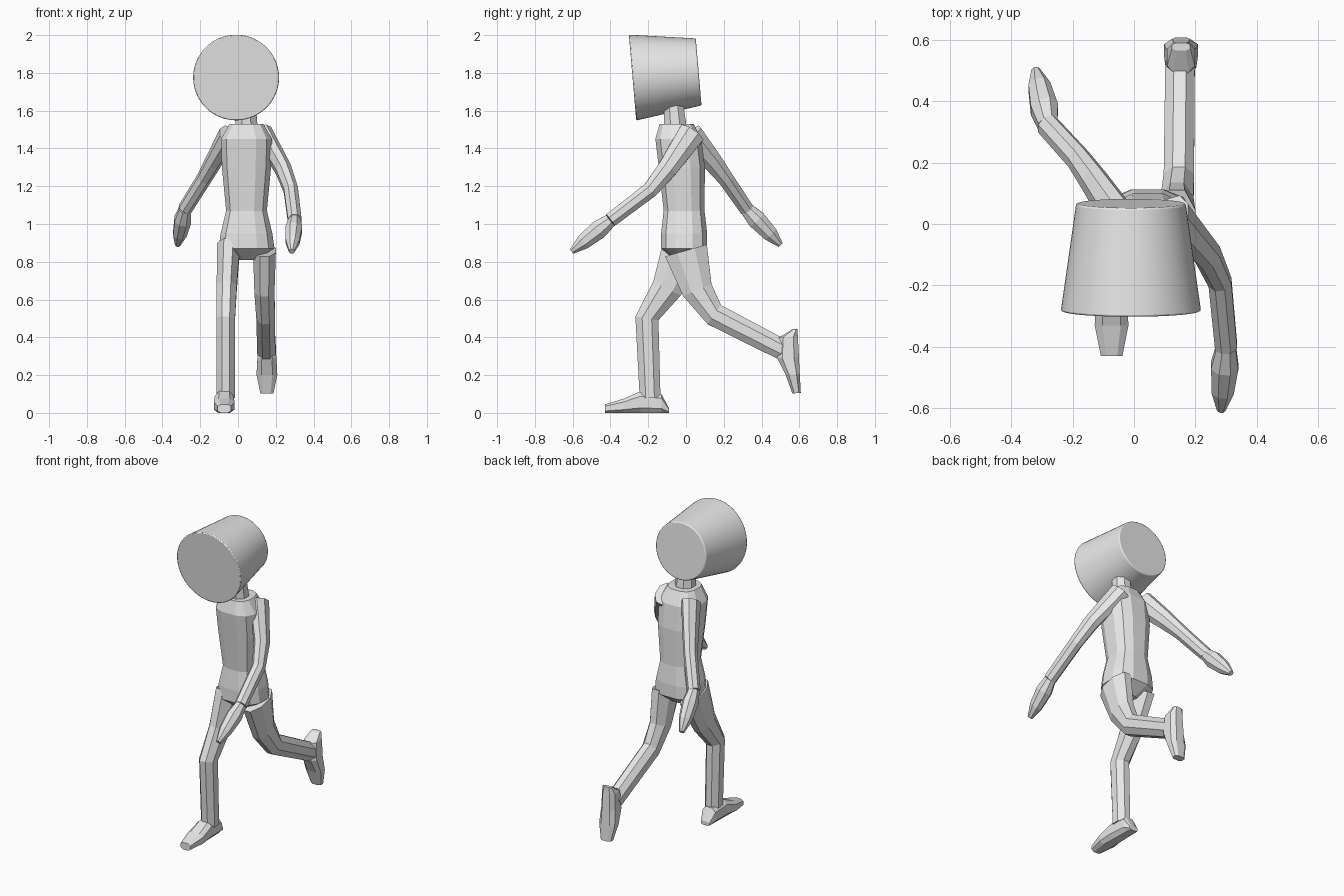
import bpy, bmesh, math
from mathutils import Vector, Matrix

default_cube = bpy.data.objects.get("Cube")
if default_cube:
    bpy.data.objects.remove(default_cube, do_unlink=True)

shade = (0.8, 0.8, 0.8, 1)
grey = bpy.data.materials.new("plain_grey")
grey.use_nodes = True
grey.diffuse_color = shade
grey.node_tree.nodes["Principled BSDF"].inputs["Base Color"].default_value = shade


def cross_section(sides, power):
    """Unit cross-section: power 1 is round, smaller is boxier."""
    angles = [math.tau * (k + 0.5) / sides for k in range(sides)]
    points = [[math.copysign(abs(f) ** power, f) for f in (math.cos(a), math.sin(a))]
              for a in angles]
    largest = max(u for u, v in points)
    return [(u / largest, v / largest) for u, v in points]


def loft(name, rings, sides=8, power=1, axis=None, matrix=Matrix()):
    """Skin rings of (centre, half width, half depth) along their path."""
    bm = bmesh.new()
    centres = [Vector(centre) for centre, width, depth in rings]
    loops = []
    for i, (centre, width, depth) in enumerate(rings):
        ahead = centres[min(i + 1, len(rings) - 1)]
        behind = centres[max(i - 1, 0)]
        tangent = Vector(axis) if axis else (ahead - behind).normalized()
        side = (Vector((1, 0, 0)) - tangent * tangent.x).normalized()
        up = tangent.cross(side)
        loops.append([bm.verts.new(centres[i] + side * u * width + up * v * depth)
                      for u, v in cross_section(sides, power)])
    for lower, upper in zip(loops, loops[1:]):
        for k in range(sides):
            j = (k + 1) % sides
            bm.faces.new((lower[k], lower[j], upper[j], upper[k]))
    bm.faces.new(loops[0])
    bm.faces.new(loops[-1])
    bmesh.ops.recalc_face_normals(bm, faces=bm.faces)
    bm.transform(matrix)
    mesh = bpy.data.meshes.new(name)
    bm.to_mesh(mesh)
    bm.free()
    mesh.materials.append(grey)
    obj = bpy.data.objects.new(name, mesh)
    bpy.context.collection.objects.link(obj)
    return obj


def limb(name, joints, start, end):
    """Tube through the joints, tapering quickly at first and then evening out."""
    rings = []
    for i, joint in enumerate(joints):
        fade = (1 - i / (len(joints) - 1)) ** 2
        width, depth = (b + (a - b) * fade for a, b in zip(start, end))
        rings.append((joint, width, depth))
    loft(name, rings)


def hand(name, wrist, tip):
    """Mitten that swells past the wrist and narrows to the fingertips."""
    wrist, tip = Vector(wrist), Vector(tip)
    rings = []
    for f in (0, 0.3, 0.7, 1):
        swell = math.sin(math.pi * (0.25 + 0.65 * f))
        rings.append((wrist.lerp(tip, f), 0.045 * swell, 0.05 * swell))
    loft(name, rings)


# Head: tilted tapered drum with a narrow rounded rim
head = loft("head", [((-0.01, -0.283, 1.775), 0.228, 0.228),
                     ((-0.01, 0.067, 1.805), 0.178, 0.178)], sides=64)
bpy.ops.object.select_all(action="DESELECT")
head.select_set(True)
bpy.context.view_layer.objects.active = head
bpy.ops.object.shade_smooth_by_angle(angle=math.radians(35))
rim = head.modifiers.new("rounded_rim", "BEVEL")
rim.width = 0.006
rim.segments = 2

# Neck and torso: the chest leans forward and the ends close in
limb("neck", [(0.045, -0.055, 1.5), (0.04, -0.07, 1.67)], (0.06, 0.06), (0.05, 0.05))
outline = [(0.81, 0.05), (0.87, 0.148), (0.95, 0.137), (1.07, 0.108),
           (1.3, 0.13), (1.45, 0.135), (1.53, 0.09)]
torso_rings = []
for height, width in outline:
    lean = -0.01 - 0.12 * max(0, height - 1.2)
    torso_rings.append(((0.045, lean, height), width, min(0.122, width)))
loft("torso", torso_rings, sides=12, power=0.75, axis=(0, 0, 1))

# Arms: shoulder, upper arm, elbow, wrist, then the hand
arms = {
    "left": ([(0.13, 0.03, 1.48), (0.24, -0.1, 1.29), (0.28, -0.19, 1.18), (0.3, -0.4, 1.02)],
             (0.284, -0.605, 0.855)),
    "right": ([(-0.05, 0.02, 1.47), (-0.13, 0.14, 1.33), (-0.18, 0.21, 1.24), (-0.28, 0.32, 1.08)],
              (-0.32, 0.5, 0.89)),
}
for label, (joints, fingertip) in arms.items():
    limb(label + "_arm", joints, (0.05, 0.07), (0.036, 0.038))
    hand(label + "_hand", joints[-1], fingertip)

# Legs: hip, thigh, knee, ankle
legs = {
    "left_leg": [(0.14, 0, 0.86), (0.14, 0.06, 0.65), (0.146, 0.15, 0.52), (0.15, 0.52, 0.33)],
    "right_leg": [(-0.05, -0.01, 0.88), (-0.06, -0.1, 0.66), (-0.065, -0.207, 0.5), (-0.065, -0.19, 0.08)],
}
for name, joints in legs.items():
    limb(name, joints, (0.06, 0.115), (0.048, 0.055))

# Feet: heel to toe on a flat sole; the trailing foot is tipped onto its toe
foot_profile = [(0, 0.025, 0.03), (0.04, 0.1, 0.045), (0.15, 0.115, 0.05),
                (0.24, 0.075, 0.055), (0.34, 0.045, 0.035)]
foot_rings = [((0, -reach, height / 2), width, height / 2)
              for reach, height, width in foot_profile]
tipped = Matrix.Rotation(math.radians(93), 4, "X")
poses = {"right_foot": Matrix.Translation((-0.073, -0.09, 0)),
         "left_foot": Matrix.Translation((0.153, 0.59, 0.445)) @ tipped}
for name, pose in poses.items():
    loft(name, foot_rings, power=0.7, axis=(0, -1, 0), matrix=pose)
